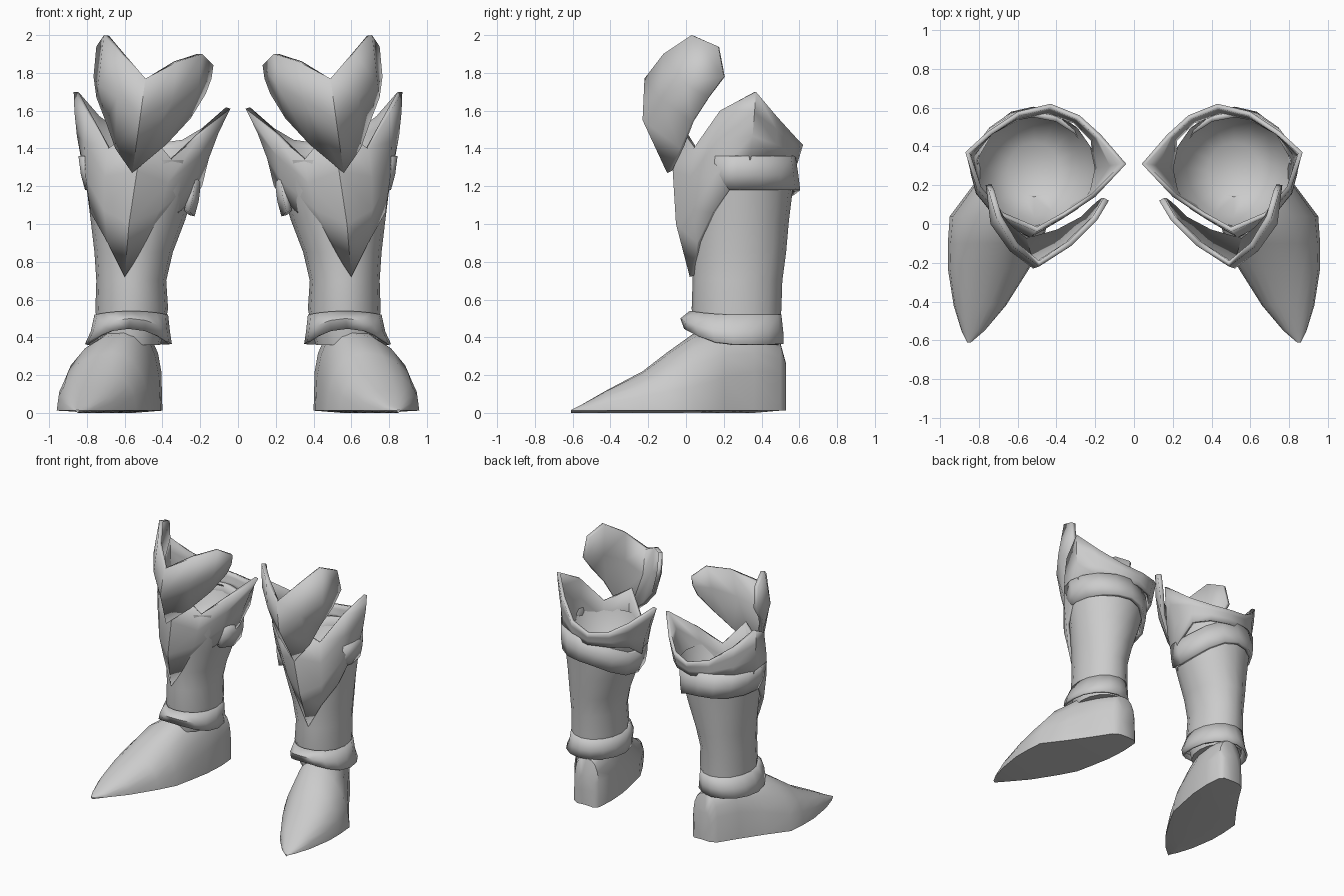
import bpy, bmesh, math
from mathutils import Vector

steel = bpy.data.materials.new("plain grey")
steel.diffuse_color = (0.6, 0.6, 0.6, 1)


def loft(name, rows, closed=True, caps=(False, False), thick=0.0, axis=(0.5, 0.28)):
    """Skin rows of points, face outward from a vertical axis, mirror to the other leg."""
    bm = bmesh.new()
    grid = [[bm.verts.new(p) for p in row] for row in rows]
    n = len(rows[0])
    for a, b in zip(grid, grid[1:]):
        for i in range(n if closed else n - 1):
            j = (i + 1) % n
            bm.faces.new((a[i], a[j], b[j], b[i]))
    for use, row in zip(caps, (grid[0], grid[-1])):
        if use:
            bm.faces.new(row)
    bmesh.ops.recalc_face_normals(bm, faces=bm.faces)
    bm.normal_update()
    out = 0
    for f in bm.faces:
        c = f.calc_center_median()
        out += f.calc_area() * f.normal.dot(Vector((c.x - axis[0], c.y - axis[1], 0)))
    if out < 0:
        bmesh.ops.reverse_faces(bm, faces=bm.faces)
    me = bpy.data.meshes.new(name)
    bm.to_mesh(me)
    bm.free()
    me.materials.append(steel)
    ob = bpy.data.objects.new(name, me)
    bpy.context.collection.objects.link(ob)
    bpy.context.view_layer.objects.active = ob
    ob.select_set(True)
    bpy.ops.object.shade_smooth_by_angle(angle=math.radians(45))
    ob.select_set(False)
    if thick:
        s = ob.modifiers.new("thickness", 'SOLIDIFY')
        s.thickness, s.offset = thick, -1
    m = ob.modifiers.new("other leg", 'MIRROR')
    m.use_mirror_merge = False
    return ob


def ring(z, x0, x1, y0, y1, n=16):
    cx, cy, rx, ry = (x0 + x1) / 2, (y0 + y1) / 2, (x1 - x0) / 2, (y1 - y0) / 2
    return [(cx + rx * math.cos(2 * math.pi * i / n),
             cy + ry * math.sin(2 * math.pi * i / n), z) for i in range(n)]


# Foot: sections from heel to toe (y, left x, right x, peak x, top z, roundness)
sections = [(0.53, 0.44, 0.58, 0.51, 0.26, 0.6), (0.50, 0.41, 0.63, 0.52, 0.37, 0.5),
            (0.36, 0.40, 0.72, 0.55, 0.43, 0.6), (0.20, 0.41, 0.83, 0.58, 0.46, 0.8),
            (0.04, 0.44, 0.95, 0.61, 0.42, 1.0), (-0.10, 0.47, 0.96, 0.67, 0.32, 0.95),
            (-0.23, 0.54, 0.96, 0.73, 0.22, 0.85), (-0.42, 0.66, 0.93, 0.79, 0.12, 0.8),
            (-0.55, 0.77, 0.89, 0.83, 0.045, 0.8), (-0.61, 0.84, 0.86, 0.85, 0.015, 0.8)]
rows = []
for y, x0, x1, px, top, e in sections:
    row = []
    for k in range(11):
        c, s = math.cos(math.pi * k / 10), max(math.sin(math.pi * k / 10), 0)
        side = x1 if c > 0 else x0
        row.append((px + (side - px) * abs(c) ** (0.5 + e / 2), y, 0.012 + (top - 0.012) * s ** e))
    rows.append(row + [(px, y, 0.0 if y < 0.4 else 0.015)])
loft("foot", rows, caps=(True, True), axis=(0.65, 0.0))

# Leg shaft, closed by a shallow bowl inside the top
shaft = [(0.36, 0.41, 0.74, 0.06, 0.49), (0.55, 0.37, 0.755, 0.03, 0.505), (0.70, 0.38, 0.75, 0.035, 0.51),
         (0.85, 0.345, 0.76, 0.03, 0.53), (1.02, 0.28, 0.78, 0.02, 0.545), (1.18, 0.23, 0.80, 0.0, 0.565),
         (1.34, 0.20, 0.82, -0.01, 0.58), (1.18, 0.27, 0.76, 0.04, 0.53), (1.08, 0.38, 0.65, 0.14, 0.42)]
loft("leg_shaft", [ring(*r) for r in shaft], caps=(True, True))

# Ankle cuff, higher in front and flared at the hem
hem, waist, collar = [], [], []
for i, (a, b, c) in enumerate(zip(ring(0, 0.35, 0.81, -0.01, 0.515), ring(0, 0.36, 0.78, -0.03, 0.515),
                                  ring(0, 0.37, 0.76, 0.02, 0.505))):
    front = max(0, -math.sin(2 * math.pi * i / 16)) ** 2
    hem.append((a[0], a[1], 0.365 + 0.08 * front))
    waist.append((b[0], b[1], 0.43 + 0.07 * front))
    collar.append((c[0], c[1], 0.52 + 0.02 * front))
loft("ankle_cuff", [hem, waist, collar], thick=0.015)

# Calf strap around the back, drooping on the inner side
strap = [[], [], []]
for k in range(11):
    t = math.radians(-25 + 230 * k / 10)
    c, s = math.cos(t), math.sin(t)
    droop = 0.14 * max(0, -c) ** 2
    for row, z, rx, ry in zip(strap, (1.18, 1.26, 1.36), (0.29, 0.312, 0.325), (0.325, 0.315, 0.30)):
        row.append((0.52 + rx * c, 0.28 + ry * s, z - droop))
loft("calf_strap", strap, closed=False, thick=0.03)

# Greave: pointed shin plate and spiked collar; columns of top and bottom points
columns = [((0.50, -0.04, 1.52), (0.60, 0.02, 0.72)), ((0.69, 0.04, 1.40), (0.69, 0.06, 0.90)),
           ((0.81, 0.18, 1.60), (0.78, 0.14, 1.06)), ((0.87, 0.37, 1.70), (0.83, 0.34, 1.34)),
           ((0.75, 0.48, 1.57), (0.75, 0.48, 1.34)), ((0.60, 0.58, 1.46), (0.60, 0.56, 1.33)),
           ((0.43, 0.62, 1.42), (0.45, 0.59, 1.32)), ((0.28, 0.56, 1.44), (0.30, 0.54, 1.32)),
           ((0.17, 0.46, 1.50), (0.20, 0.44, 1.31)), ((0.04, 0.31, 1.61), (0.19, 0.28, 1.20)),
           ((0.20, 0.14, 1.47), (0.27, 0.16, 1.10)), ((0.35, 0.04, 1.34), (0.46, 0.06, 0.93))]
bulge = [0.06, 0.035, 0.02, 0.01, 0.0, 0.0, 0.0, 0.0, 0.0, -0.02, 0.02, 0.03]
rows = []
for f in (0, 0.3, 0.65, 1):
    row = []
    for (top, bot), b in zip(columns, bulge):
        p = Vector(top).lerp(Vector(bot), f)
        away = Vector((p.x - 0.5, p.y - 0.28, 0)).normalized()
        row.append(p + away * b * math.sin(math.pi * f))
    rows.append(row)
loft("greave", rows, thick=0.025)

# Knee guard: V-shaped shield, columns of top, middle and bottom points
knee = [((0.13, 0.12, 1.84), (0.14, 0.12, 1.77), (0.17, 0.10, 1.69)),
        ((0.19, 0.02, 1.90), (0.21, 0.00, 1.73), (0.25, 0.02, 1.56)),
        ((0.32, -0.11, 1.86), (0.35, -0.13, 1.65), (0.38, -0.05, 1.42)),
        ((0.49, -0.22, 1.77), (0.52, -0.23, 1.55), (0.56, -0.10, 1.27)),
        ((0.62, -0.12, 1.90), (0.64, -0.14, 1.67), (0.65, -0.03, 1.40)),
        ((0.71, 0.03, 2.00), (0.74, 0.00, 1.74), (0.70, 0.03, 1.54)),
        ((0.75, 0.17, 1.94), (0.765, 0.20, 1.78), (0.75, 0.12, 1.67))]
loft("knee_guard", [list(r) for r in zip(*knee)], closed=False, thick=0.03, axis=(0.47, 0.2))
